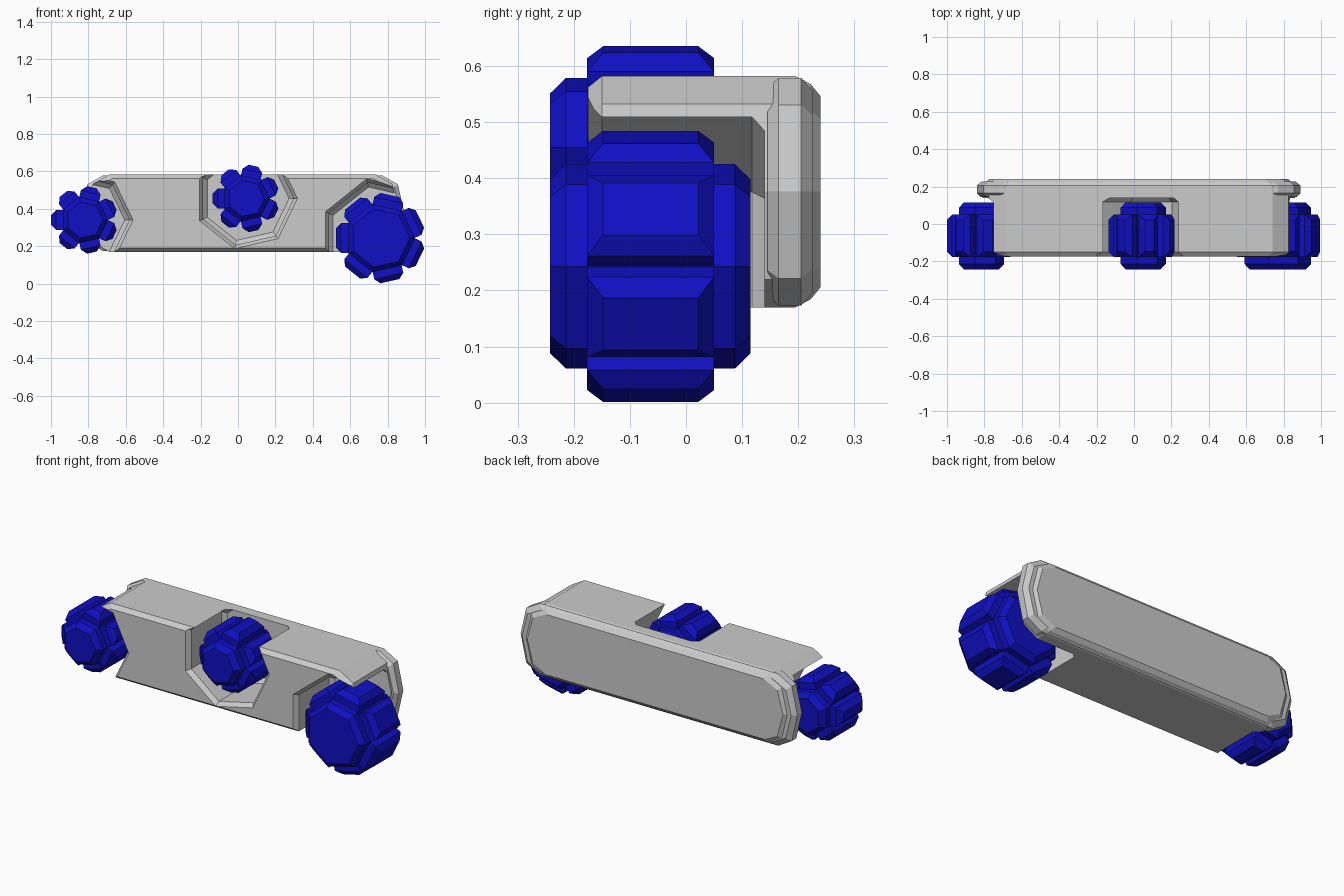
import bpy, bmesh, math
from mathutils import Vector

if "Cube" in bpy.data.objects:
    bpy.data.objects.remove(bpy.data.objects["Cube"])

blue = bpy.data.materials.new("blue")
blue.diffuse_color = (0.005, 0.005, 0.55, 1)
blue.use_nodes = True
blue.node_tree.nodes["Principled BSDF"].inputs["Base Color"].default_value = blue.diffuse_color


def add_loft(bm, rings):
    """Skin a stack of equal-length point rings and cap both ends."""
    vs = [[bm.verts.new(p) for p in ring] for ring in rings]
    n = len(vs[0])
    for a, b in zip(vs, vs[1:]):
        for i in range(n):
            j = (i + 1) % n
            bm.faces.new((a[i], a[j], b[j], b[i]))
    bm.faces.new(vs[0])
    bm.faces.new(vs[-1])


def finish(name, bm, mat=None):
    bmesh.ops.recalc_face_normals(bm, faces=bm.faces)
    me = bpy.data.meshes.new(name)
    bm.to_mesh(me)
    bm.free()
    ob = bpy.data.objects.new(name, me)
    bpy.context.collection.objects.link(ob)
    if mat:
        me.materials.append(mat)
    return ob


def loft(name, rings, mat=None):
    bm = bmesh.new()
    add_loft(bm, rings)
    return finish(name, bm, mat)


def hept(cx, cz, r, y):
    return [(cx + r * math.cos(k * math.tau / 7), y, cz + r * math.sin(k * math.tau / 7))
            for k in range(7)]


def gear(name, cx, cz, r, tip):
    bm = bmesh.new()
    c = 0.028
    # seven-sided hub with chamfered rims
    add_loft(bm, [hept(cx, cz, r - c, -0.242), hept(cx, cz, r, -0.214),
                  hept(cx, cz, r, 0.087), hept(cx, cz, r - c, 0.115)])
    # one chamfered tooth on every side
    ap = r * math.cos(math.pi / 7)
    w = r * math.sin(math.pi / 7) * 0.98
    for k in range(7):
        a = (k + 0.5) * math.tau / 7
        out = Vector((math.cos(a), 0, math.sin(a)))
        side = Vector((-math.sin(a), 0, math.cos(a)))
        rings = []
        for rad, d in ((ap - 0.01, 0), (tip - c, 0), (tip, c)):
            mid = Vector((cx, -0.063, cz)) + out * rad
            rings.append([mid + side * sx * (w - d) + Vector((0, sy * (0.113 - d), 0))
                          for sx, sy in ((-1, -1), (1, -1), (1, 1), (-1, 1))])
        add_loft(bm, rings)
    return finish(name, bm, blue)


def capsule(y, d, hx=0.835, hz=0.206):
    """Long outline with faceted ends, inset by d."""
    cx, cz = 0.025, 0.376
    hx, hz = hx - d, hz - d
    half = [(hx - 0.12, hz), (hx - 0.035, hz * 0.76), (hx, 0)]
    right = half + [(x, -z) for x, z in half[1::-1]]
    pts = right + [(-x, -z) for x, z in right]
    return [(cx + x, y, cz + z) for x, z in pts]


# housing with chamfered front and back edges
housing = loft("housing", [capsule(-0.175, 0.02), capsule(-0.15, 0), capsule(0.195, 0),
                           capsule(0.222, 0.014), capsule(0.24, 0.036)])
# raised rim around both ends of the back plate
loft("end_rim", [capsule(0.145, 0.02, 0.865, 0.203), capsule(0.165, 0, 0.865, 0.203),
                 capsule(0.205, 0, 0.865, 0.203), capsule(0.226, 0.024, 0.865, 0.203)])

# gears, each sitting in its own seven-sided pocket
for name, cx, cz, r, tip, pr in (("left_gear", -0.821, 0.34, 0.127, 0.179, 0.245),
                                 ("middle_gear", 0.043, 0.455, 0.127, 0.179, 0.26),
                                 ("right_gear", 0.76, 0.243, 0.187, 0.236, 0.31)):
    gear(name, cx, cz, r, tip)
    cutter = loft("pocket_cutter", [hept(cx, cz, pr + 0.035, -0.3), hept(cx, cz, pr + 0.035, -0.2),
                                    hept(cx, cz, pr - 0.005, -0.15), hept(cx, cz, pr - 0.005, 0.118),
                                    hept(cx, cz, pr - 0.03, 0.14)])
    cutter.hide_render = True
    mod = housing.modifiers.new("pocket", 'BOOLEAN')
    mod.operation = 'DIFFERENCE'
    mod.solver = 'EXACT'
    mod.object = cutter
    bpy.context.view_layer.objects.active = housing
    bpy.ops.object.modifier_apply(modifier=mod.name)
    bpy.data.objects.remove(cutter)
